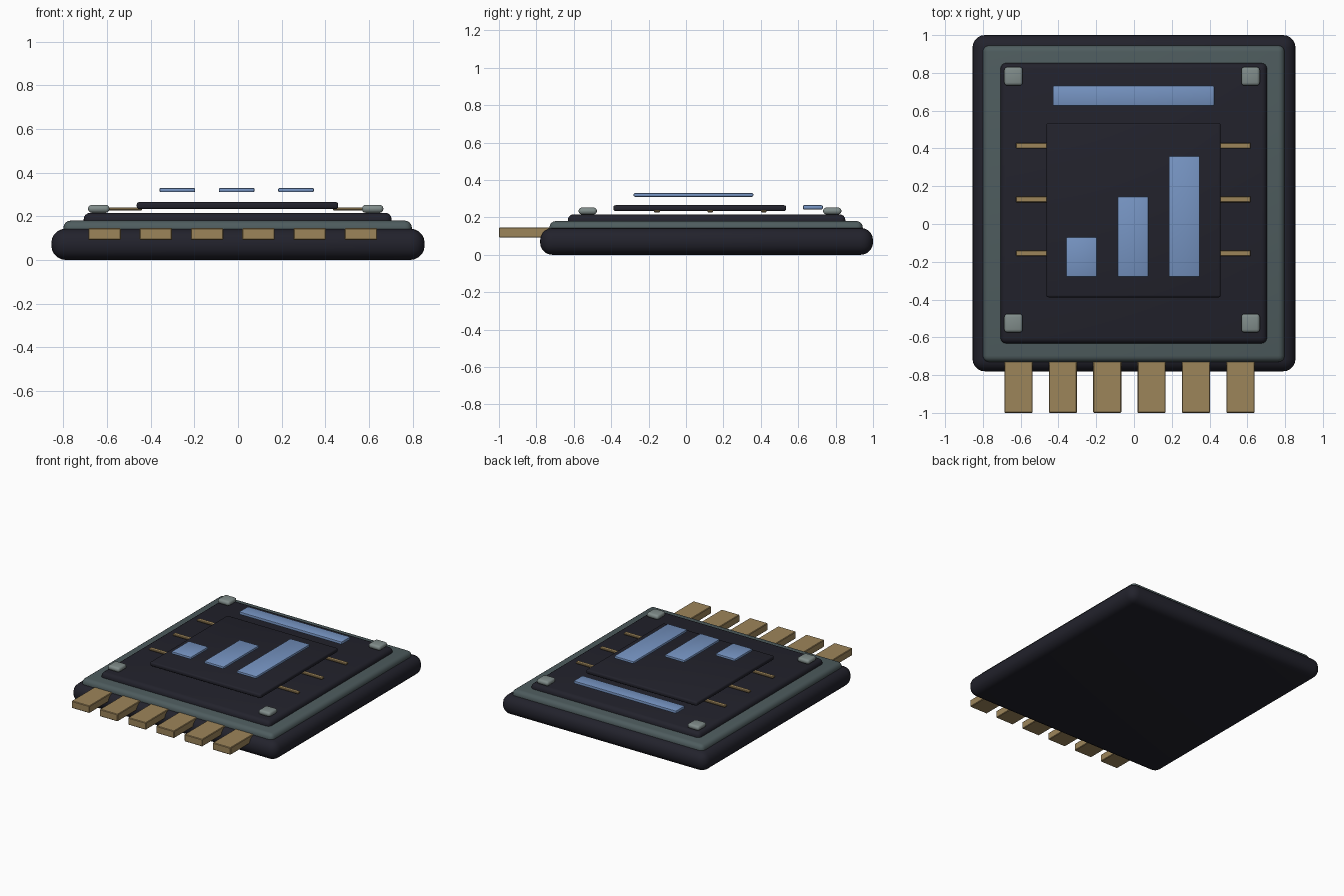
import bpy
import bmesh

if "Cube" in bpy.data.objects:
    bpy.data.objects.remove(bpy.data.objects["Cube"])


def material(name, rgb):
    m = bpy.data.materials.new(name)
    m.diffuse_color = (*rgb, 1)
    m.use_nodes = True
    m.node_tree.nodes["Principled BSDF"].inputs["Base Color"].default_value = m.diffuse_color
    return m


BLACK = material("ink_black", (0.016, 0.016, 0.025))
SLATE = material("slate_green", (0.076, 0.107, 0.112))
GREY = material("pale_grey", (0.216, 0.262, 0.254))
GOLD = material("brass", (0.335, 0.233, 0.102))
BLUE = material("soft_blue", (0.181, 0.296, 0.540))


def slab(name, x, y, z, mat, bevel=0.0, segments=3):
    """Rounded box spanning the given (min, max) ranges."""
    bm = bmesh.new()
    bmesh.ops.create_cube(bm, size=1)
    for v in bm.verts:
        v.co = [(r[0] + r[1]) / 2 + c * (r[1] - r[0]) for c, r in zip(v.co, (x, y, z))]
    if bevel:
        bmesh.ops.bevel(bm, geom=bm.edges[:], offset=bevel, segments=segments,
                        profile=0.5, affect='EDGES')
    mesh = bpy.data.meshes.new(name)
    bm.to_mesh(mesh)
    bm.free()
    mesh.materials.append(mat)
    obj = bpy.data.objects.new(name, mesh)
    bpy.context.collection.objects.link(obj)
    bpy.context.view_layer.objects.active = obj
    obj.select_set(True)
    bpy.ops.object.shade_smooth_by_angle()
    obj.select_set(False)
    return obj


# Stacked body layers
slab("base", (-0.855, 0.855), (-0.78, 1.0), (0, 0.143), BLACK, 0.065, 5)
slab("rim_layer", (-0.80, 0.797), (-0.73, 0.945), (0.10, 0.18), SLATE, 0.033, 4)
slab("face_panel", (-0.707, 0.704), (-0.632, 0.852), (0.14, 0.216), BLACK, 0.03, 4)
slab("chip", (-0.464, 0.459), (-0.388, 0.535), (0.233, 0.265), BLACK, 0.011, 3)

# Raised chart bars above the chip
for i, top in enumerate((-0.07, 0.145, 0.36)):
    x = -0.36 + i * 0.272
    slab(f"chart_bar_{i + 1}", (x, x + 0.164), (-0.28, top), (0.31, 0.33), BLUE, 0.007, 2)

# Header strip
slab("header_strip", (-0.43, 0.425), (0.625, 0.732), (0.242, 0.265), BLUE, 0.007, 2)

# Corner pads
for x in (-0.638, 0.617):
    for y in (-0.525, 0.782):
        slab("corner_pad", (x - 0.049, x + 0.049), (y - 0.049, y + 0.049),
             (0.216, 0.252), GREY, 0.016, 3)

# Thin traces running out from under the chip
for y in (-0.155, 0.13, 0.415):
    for x in ((-0.624, -0.44), (0.435, 0.618)):
        slab("trace", x, (y - 0.015, y + 0.015), (0.227, 0.24), GOLD, 0.003, 1)

# Front contact pins
for i in range(6):
    x = -0.686 + i * 0.235
    slab(f"contact_pin_{i + 1}", (x, x + 0.149), (-1.0, -0.722), (0.092, 0.146),
         GOLD, 0.004, 1)
